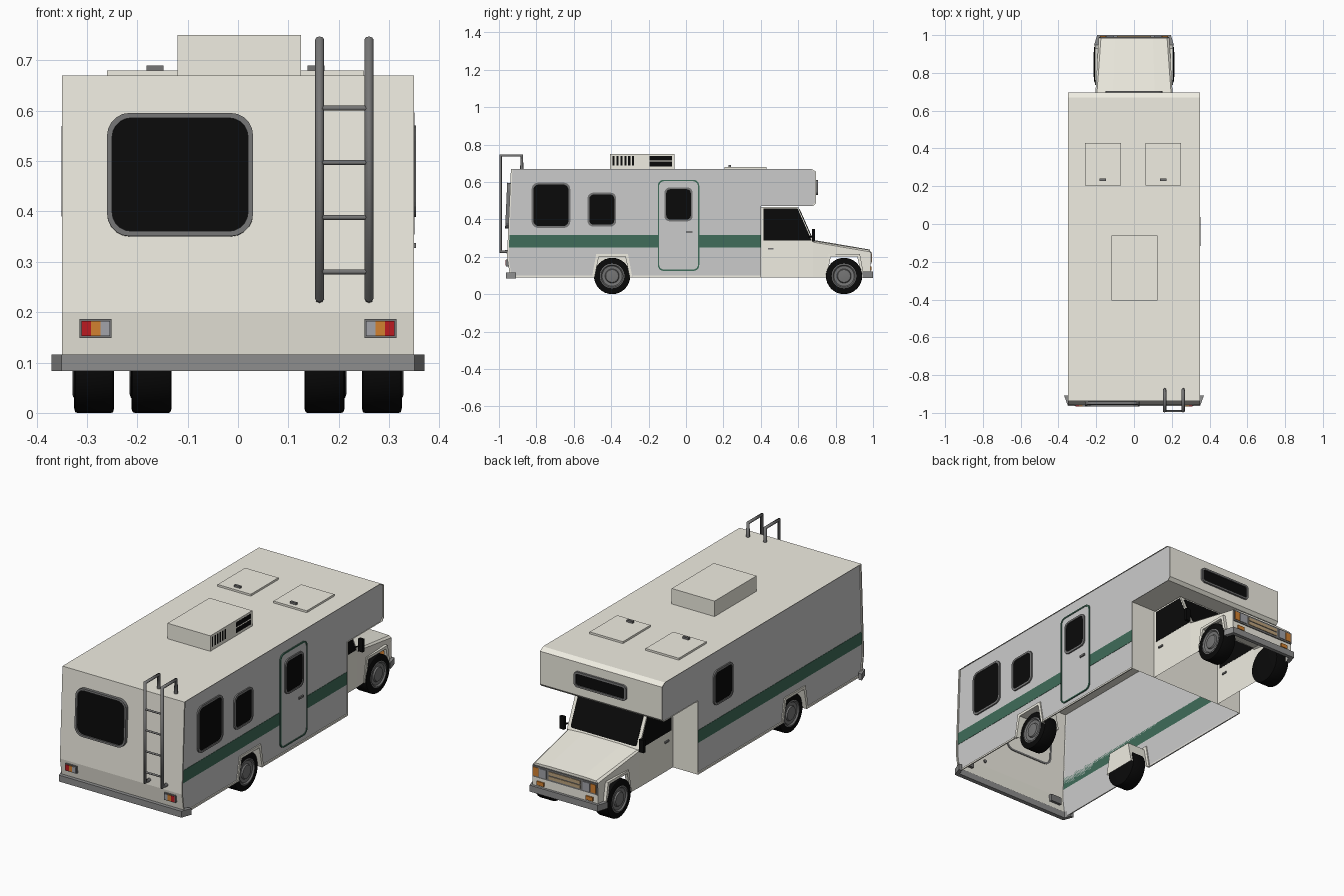
import bpy, bmesh
from math import radians, sin, cos, pi
from mathutils import Matrix, Euler, Vector

if "Cube" in bpy.data.objects:
    bpy.data.objects.remove(bpy.data.objects["Cube"])


def mat(name, r, g, b):
    m = bpy.data.materials.new(name)
    m.diffuse_color = (r, g, b, 1)
    m.use_nodes = True
    m.node_tree.nodes["Principled BSDF"].inputs["Base Color"].default_value = m.diffuse_color
    return m


CREAM = mat("cream", .87, .85, .76)
SIDE = mat("side_grey", .58, .58, .58)
GREEN = mat("green", .05, .15, .10)
BLACK = mat("black", .003, .003, .003)
GREY = mat("trim_grey", .18, .18, .18)
BUMPER = mat("bumper_grey", .27, .27, .27)
LIGHT = mat("lamp_grey", .36, .37, .40)
RED = mat("red", .5, .01, .015)
ORANGE = mat("orange", .65, .22, .03)
TAN = mat("tan", .5, .36, .2)

# Orientations: local xy is the drawing plane, local z points outward
RIGHT = (90, 0, 90)
LEFT = (90, 0, -90)
FRONT = (90, 0, 180)
TOP = (0, 0, 0)


def build(name, verts, faces, m, rot=TOP, loc=(0, 0, 0), smooth=False):
    mx = Matrix.Translation(loc) @ Euler([radians(a) for a in rot]).to_matrix().to_4x4()
    me = bpy.data.meshes.new(name)
    me.from_pydata([mx @ Vector(v) for v in verts], [], faces)
    bm = bmesh.new()
    bm.from_mesh(me)
    bmesh.ops.remove_doubles(bm, verts=bm.verts, dist=1e-6)
    bmesh.ops.recalc_face_normals(bm, faces=bm.faces)
    bm.to_mesh(me)
    bm.free()
    me.materials.append(m)
    ob = bpy.data.objects.new(name, me)
    bpy.context.collection.objects.link(ob)
    if smooth:
        bpy.ops.object.select_all(action='DESELECT')
        ob.select_set(True)
        bpy.context.view_layer.objects.active = ob
        bpy.ops.object.shade_smooth_by_angle(angle=radians(35))
    return ob


def prism(name, pts, a, b, m, rot=RIGHT, loc=(0, 0, 0)):
    n = len(pts)
    if a == b:
        return build(name, [(*p, a) for p in pts], [range(n)], m, rot, loc)
    v = [(*p, a) for p in pts] + [(*p, b) for p in pts]
    f = [range(n), range(n, 2 * n)] + [(i, (i + 1) % n, (i + 1) % n + n, i + n) for i in range(n)]
    return build(name, v, f, m, rot, loc)


def box(name, x0, x1, y0, y1, z0, z1, m):
    return prism(name, [(x0, y0), (x1, y0), (x1, y1), (x0, y1)], z0, z1, m, TOP)


def sheet(name, path, x0, x1, m):
    n = len(path)
    v = [(x, y, z) for x in (x0, x1) for y, z in path]
    return build(name, v, [(i, i + 1, i + 1 + n, i + n) for i in range(n - 1)], m)


def rrect(w, h, r, seg=5):
    return [(sx * (w / 2 - r) + r * cos(q * pi / 2 + k * pi / 2 / seg),
             sy * (h / 2 - r) + r * sin(q * pi / 2 + k * pi / 2 / seg))
            for q, (sx, sy) in enumerate([(1, 1), (-1, 1), (-1, -1), (1, -1)]) for k in range(seg + 1)]


def ring(name, w, h, r, t, d0, d1, m, rot, loc):
    o, i = rrect(w, h, r), rrect(w - 2 * t, h - 2 * t, r - t * .7)
    n = len(o)
    v = [(*p, d) for lp, d in ((o, d0), (o, d1), (i, d1), (i, d0)) for p in lp]
    f = [(k * n + j, k * n + (j + 1) % n, (k + 1) % 4 * n + (j + 1) % n, (k + 1) % 4 * n + j)
         for k in range(4) for j in range(n)]
    return build(name, v, f, m, rot, loc)


def window(name, w, h, r, rot, loc, depth=.007, t=.01):
    ring(name + "_frame", w, h, r, t, -.004, depth, GREY, rot, loc)
    prism(name + "_glass", rrect(w - t, h - t, r - t * .4), 0, depth * .5, BLACK, rot, loc)


def lathe(name, prof, side, centre, m, seg=32):
    n = len(prof)
    v = [(side * x, r * cos(2 * pi * k / seg), r * sin(2 * pi * k / seg)) for k in range(seg) for r, x in prof]
    f = [(k * n + i, k * n + i + 1, (k + 1) % seg * n + i + 1, (k + 1) % seg * n + i)
         for k in range(seg) for i in range(n - 1)]
    return build(name, v, f, m, TOP, centre, True)


def tube(name, pts, r, m):
    cu = bpy.data.curves.new(name, 'CURVE')
    cu.dimensions, cu.bevel_depth, cu.bevel_resolution, cu.use_fill_caps = '3D', r, 2, True
    sp = cu.splines.new('POLY')
    sp.points.add(len(pts) - 1)
    for p, c in zip(sp.points, pts):
        p.co = (*c, 1)
    ob = bpy.data.objects.new(name, cu)
    bpy.context.collection.objects.link(ob)
    bpy.ops.object.select_all(action='DESELECT')
    ob.select_set(True)
    bpy.context.view_layer.objects.active = ob
    bpy.ops.object.convert(target='MESH')
    bpy.context.object.data.materials.clear()
    bpy.context.object.data.materials.append(m)


def arch(c, grow=0):
    return [(c - .094 - grow, .09), (c - .071 - grow, .2 + grow), (c + .071 + grow, .2 + grow), (c + .094 + grow, .09)]


# Camper body: open-bottomed shell with slightly recessed grey sides
RY, FY, W, S = -.395, .845, .349, .343
skin = [(-.94, .09), (-.957, .2), (-.936, .67), (.67, .67), (.695, .655), (.695, .485), (.68, .47), (.40, .47), (.40, .09)]
sheet("body_shell", skin, -W, W, CREAM)
for s, tag in ((1, "right"), (-1, "left")):
    prism("body_side_" + tag, skin + arch(RY)[::-1], s * S, s * S, SIDE)
    prism("stripe_" + tag, [(-.954, .25), (.40, .25), (.40, .315), (-.951, .315)], s * S, s * (S + .0015), GREEN)
    prism("rear_trim_" + tag, [(-.94, .09), (-.932, .09), (-.949, .2), (-.928, .67), (-.936, .67), (-.957, .2)],
          s * S, s * W, CREAM)
    prism("overcab_trim_" + tag, [(.67, .67), (.695, .655), (.695, .485), (.68, .47), (.672, .47), (.689, .487),
                                  (.689, .652), (.664, .67)], s * S, s * W, CREAM)
    for y0, y1 in ((-.94, -.503), (-.287, .40)):
        prism("sill_trim_" + tag, [(y0, .09), (y1, .09), (y1, .099), (y0, .099)], s * S, s * W, CREAM)

# Cab: open-bottomed shell with lofted hood
sheet("cab_roof_and_windshield_surround", [(.40, .465), (.60, .465), (.68, .285)], -.205, .205, CREAM)
rear = [(.205, .278), (.197, .285), (.11, .29), (-.11, .29), (-.197, .285), (-.205, .278)]
nose = [(.187, .226), (.175, .235), (.10, .238), (-.10, .238), (-.175, .235), (-.187, .226)]
build("hood", [(x, .68, z) for x, z in rear] + [(x, .985, z) for x, z in nose],
      [(i, i + 1, i + 7, i + 6) for i in range(5)], CREAM)
build("nose_panel", [(x, .985, z) for x, z in nose] + [(-.187, .987, .09), (.187, .987, .09)], [range(8)], CREAM)
for s, tag in ((1, "right"), (-1, "left")):
    prism("cab_door_" + tag, [(.40, .09), (.68, .09), (.68, .285), (.60, .465), (.40, .465)], s * .205, s * .205, CREAM)
    fender = [(.68, .09)] + arch(FY) + [(.987, .09), (.985, .226), (.68, .278)]
    build("fender_" + tag, [(s * (.205 - .018 * (y - .68) / .305), y, z) for y, z in fender], [range(8)], CREAM)
    prism("cab_window_" + tag, [(.415, .287), (.672, .287), (.597, .457), (.415, .457)], s * .204, s * .2065, BLACK)
    prism("cab_handle_" + tag, [(.438, .239), (.468, .239), (.468, .248), (.438, .248)], s * .2, s * .212, GREY)
    # Mirrors
    tube("mirror_arm_" + tag, [(s * .203, .655, .305), (s * .225, .685, .31)], .004, BLACK)
    x0, x1 = sorted((s * .215, s * .24))
    box("mirror_" + tag, x0, x1, .675, .69, .282, .348, BLACK)
prism("windshield", rrect(.375, .172, .012), 0, .003, BLACK, (66, 0, 180), (0, .64, .375))

# Wheels, rear wells and arch flares
tyre = [(0, 0), (.088, 0), (.0955, .002), (.097, .006), (.097, .073), (.0955, .077), (.09, .079), (.066, .08), (.062, .07)]
rim = [(.066, .068), (.066, .081), (.06, .083), (.054, .076), (.038, .074), (.034, .081), (.014, .083), (0, .083)]
for tag, cy, xin, wall, flare in (("rear", RY, .246, S, W), ("front", FY, .132, .196, .206)):
    for s, sd in ((1, "right"), (-1, "left")):
        nm = tag + "_" + sd
        lathe("tyre_" + nm, tyre, s, (s * xin, cy, .097), BLACK)
        lathe("rim_" + nm, rim, s, (s * xin, cy, .097), GREY)
        prism("arch_flare_" + nm, arch(cy, .014) + arch(cy)[::-1], s * (wall - .006), s * flare, CREAM)
        if tag == "rear":
            well = s * (xin - .012)
            sheet("wheel_well_" + nm, arch(cy), well, s * wall, CREAM)
            prism("wheel_well_back_" + nm, arch(cy), well, well, CREAM)

# Windows
window("right_rear_window", .207, .242, .035, RIGHT, (S, -.722, .475))
window("right_middle_window", .153, .181, .03, RIGHT, (S, -.45, .452))
window("left_window", .16, .18, .03, LEFT, (-S, .19, .48))
window("overcab_window", .30, .08, .02, FRONT, (0, .695, .57), .01)
window("rear_window", .29, .245, .045, (87.44, 0, 0), (-.115, -.9455, .4725), .016, .01)

# Entry door
prism("entry_door", rrect(.215, .48, .03), 0, .003, SIDE, RIGHT, (S, -.04, .3675))
ring("entry_door_seal", .222, .487, .032, .007, 0, .006, GREEN, RIGHT, (S, -.04, .3675))
window("entry_door_window", .152, .182, .03, RIGHT, (S + .003, -.04, .48), .007)
box("entry_door_handle", S, .353, .0, .035, .327, .337, GREY)

# Roof unit with side grilles, and hatches
box("roof_unit", -.12, .125, -.405, -.062, .668, .75, CREAM)
for i in range(6):
    y = -.393 + i * .021
    box("roof_unit_slit", .12, .1255, y, y + .011, .687, .738, BLACK)
for z in (.683, .714):
    box("roof_unit_vent", .12, .1255, -.195, -.075, z, z + .025, BLACK)
for cx in (-.165, .155):
    box("roof_hatch", cx - .095, cx + .095, .205, .43, .668, .68, CREAM)
    box("hatch_knob", cx - .017, cx + .017, .228, .24, .678, .69, GREY)

# Rear ladder
for x in (.162, .26):
    tube("ladder_rail", [(x, -.95, .227), (x, -.991, .227), (x, -.991, .741), (x, -.878, .741), (x, -.878, .668)], .009, GREY)
for z in (.28, .388, .497, .605):
    tube("ladder_rung", [(.162, -.991, z), (.26, -.991, z)], .005, GREY)

# Bumpers with angled ends
prism("rear_bumper", [(-.37, -.908), (-.35, -.963), (.35, -.963), (.37, -.908), (.35, -.908), (.338, -.94),
                      (-.338, -.94), (-.35, -.908)], .083, .116, BUMPER, TOP)
prism("front_bumper", [(-.212, .945), (-.195, 1.0), (.195, 1.0), (.212, .945), (.19, .945), (.18, .98),
                       (-.18, .98), (-.19, .945)], .087, .12, BUMPER, TOP)


# Tail lamps, headlamps and grille
def lamps(name, a, b, y0, y1, z0, z1, m):
    for s in (1, -1):
        x0, x1 = sorted((s * a, s * b))
        box(name, x0, x1, y0, y1, z0, z1, m)


lamps("tail_lamp_housing", .251, .315, -.962, -.935, .149, .186, GREY)
for a, m in ((.254, LIGHT), (.273, ORANGE), (.292, RED)):
    lamps("tail_lamp_lens", a, a + .019, -.965, -.94, .153, .182, m)
lamps("headlamp", .105, .145, .98, .994, .173, .217, LIGHT)
lamps("side_marker", .149, .179, .98, .994, .173, .217, ORANGE)
lamps("turn_lamp", .12, .16, .98, .993, .127, .147, ORANGE)
box("front_fascia", -.185, .185, .975, .991, .165, .225, GREY)
for z in (.175, .198):
    box("grille_bar", -.09, .09, .98, .994, z, z + .017, TAN)
